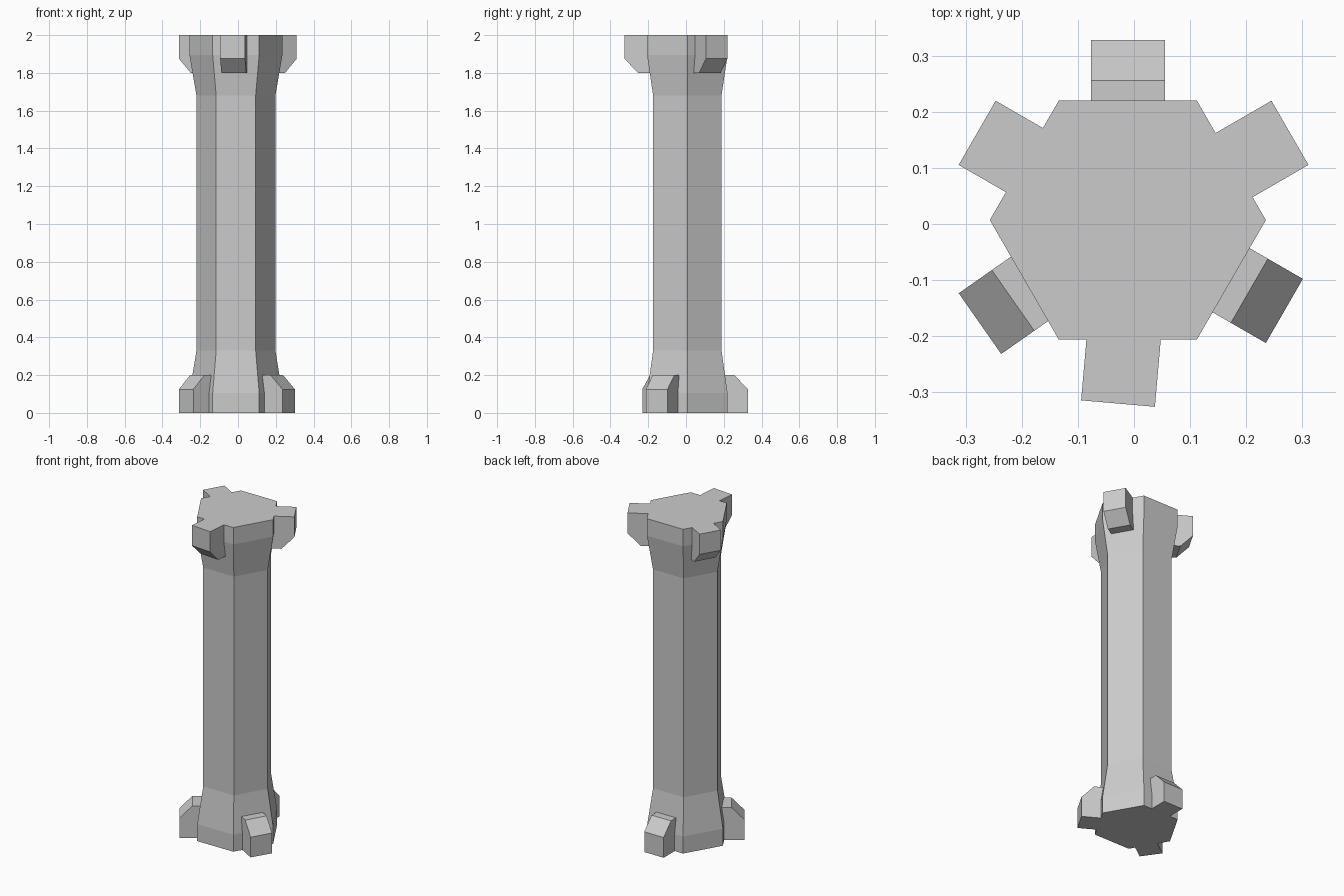
import bpy, bmesh
from math import cos, sin, radians

if "Cube" in bpy.data.objects:
    bpy.data.objects.remove(bpy.data.objects["Cube"])

CX, CY = -0.011, 0.007   # column axis


def make_object(name, bm):
    bmesh.ops.recalc_face_normals(bm, faces=bm.faces)
    mesh = bpy.data.meshes.new(name)
    bm.to_mesh(mesh)
    bm.free()
    obj = bpy.data.objects.new(name, mesh)
    bpy.context.collection.objects.link(obj)
    return obj


def loft(bm, rings):
    """Skin a list of equal-length vertex loops and cap both ends."""
    loops = [[bm.verts.new(p) for p in ring] for ring in rings]
    n = len(loops[0])
    for a, b in zip(loops, loops[1:]):
        for i in range(n):
            j = (i + 1) % n
            bm.faces.new((a[i], a[j], b[j], b[i]))
    bm.faces.new(loops[0][::-1])
    bm.faces.new(loops[-1])


def lug(name, x, y, angle, top):
    """Chamfered block whose outer face is centred on (x, y), facing angle."""
    a = radians(angle)
    # (distance outward from the outer face, height)
    profile = [(-0.17, 0), (0, 0), (0, 0.125), (-0.072, 0.2), (-0.17, 0.2)]
    rings = []
    for side in (-0.066, 0.066):
        rings.append([(x + d * cos(a) - side * sin(a),
                       y + d * sin(a) + side * cos(a),
                       2 - h if top else h) for d, h in profile])
    bm = bmesh.new()
    loft(bm, rings)
    make_object(name, bm)


# Hexagonal column with flared ends
bm = bmesh.new()
sections = [(0, 0.246), (0.105, 0.246), (0.33, 0.209),
            (1.68, 0.209), (1.895, 0.246), (2, 0.246)]
loft(bm, [[(CX + r * cos(radians(60 * i)), CY + r * sin(radians(60 * i)), z)
           for i in range(6)] for z, r in sections])
make_object("column", bm)

# Upper lugs, chamfered underneath
lug("upper_lug_right", 0.278, 0.1625, 30, True)
lug("upper_lug_left", -0.2795, 0.1625, 150, True)
lug("upper_lug_front", -0.0285, -0.32, -95, True)

# Lower lugs, chamfered on top
lug("lower_lug_back", -0.011, 0.328, 90, False)
lug("lower_lug_right", 0.268, -0.155, -30, False)
lug("lower_lug_left", -0.2745, -0.1775, 215, False)
